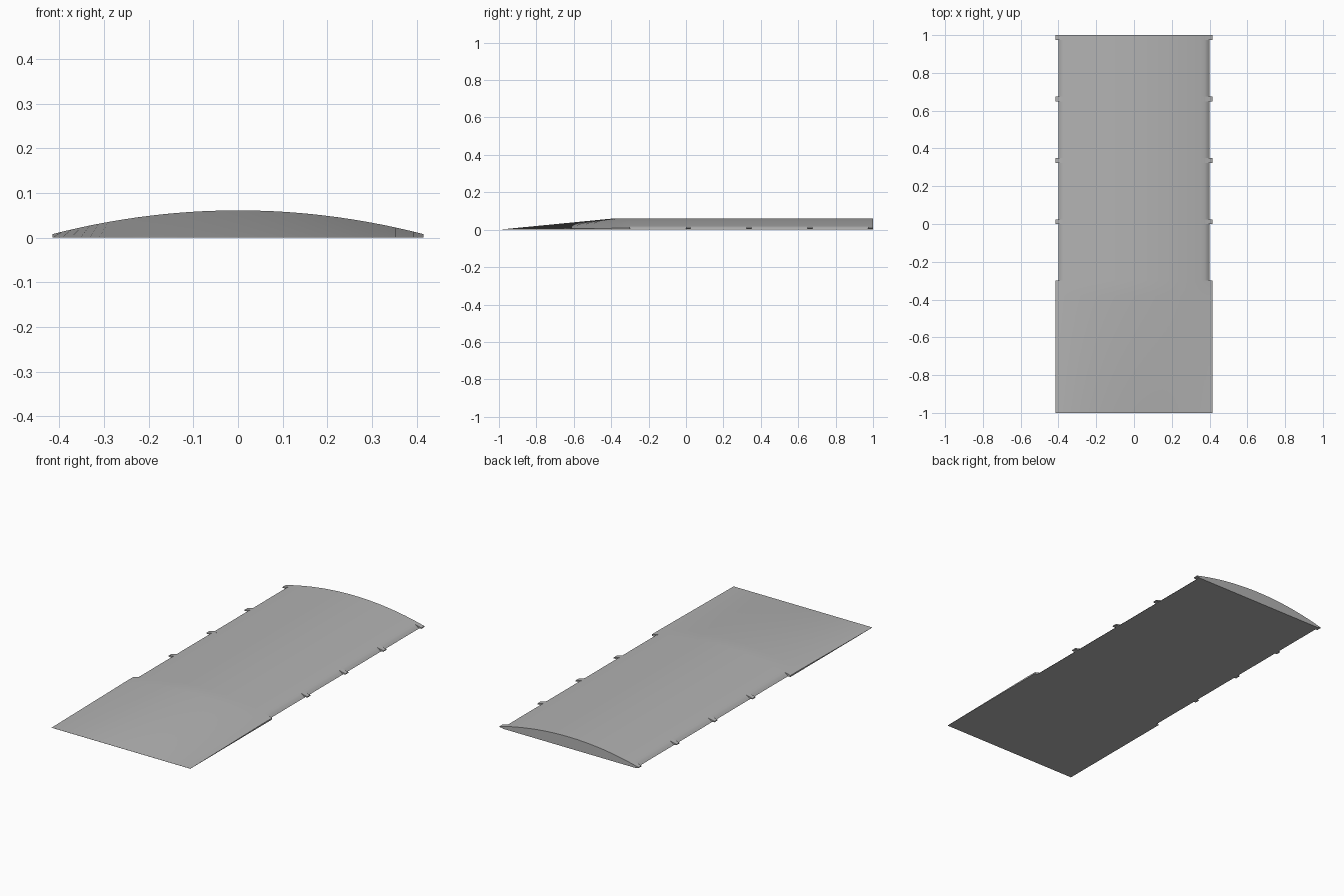
import bpy
import bmesh
import math

HALF_WIDTH = 0.415
CREST = 0.061
EDGE = 0.008

cube = bpy.data.objects.get("Cube")
if cube:
    bpy.data.objects.remove(cube, do_unlink=True)

grey = bpy.data.materials.new("plain grey")
grey.use_nodes = True
colour = (0.45, 0.45, 0.45, 1)
grey.diffuse_color = colour
grey.node_tree.nodes["Principled BSDF"].inputs["Base Color"].default_value = colour


def arch(x):
    """Height of the shallow crown at x."""
    return CREST - (CREST - EDGE) * (x / HALF_WIDTH) ** 2


def loft(name, sections):
    """Skin closed cross-sections of equal size and cap both ends."""
    bm = bmesh.new()
    rings = [[bm.verts.new(p) for p in s] for s in sections]
    n = len(rings[0])
    for a, b in zip(rings, rings[1:]):
        for i in range(n):
            j = (i + 1) % n
            bm.faces.new((a[i], a[j], b[j], b[i]))
    bm.faces.new(rings[0])
    bm.faces.new(rings[-1])
    bmesh.ops.recalc_face_normals(bm, faces=bm.faces)
    mesh = bpy.data.meshes.new(name)
    bm.to_mesh(mesh)
    bm.free()
    mesh.materials.append(grey)
    obj = bpy.data.objects.new(name, mesh)
    bpy.context.collection.objects.link(obj)
    bpy.ops.object.select_all(action="DESELECT")
    obj.select_set(True)
    bpy.context.view_layer.objects.active = obj
    bpy.ops.object.shade_smooth_by_angle(angle=math.radians(35))
    return obj


def section(y, xs, scale=1.0, floor=0.0):
    """Crown profile over xs, closed by a flat underside."""
    top = [(x, y, max(arch(x) * scale, floor + 0.0005)) for x in xs]
    return [(xs[0], y, floor)] + top + [(xs[-1], y, floor)]


def span(a, b, n):
    return [a + (b - a) * i / n for i in range(n + 1)]


# Long crowned deck with rounded-down sides
def deck_section(y):
    top = [(x, y, arch(x)) for x in span(-0.375, 0.375, 40)]
    return ([(-0.4, y, 0), (-0.388, y, 0.012)] + top
            + [(0.388, y, 0.012), (0.4, y, 0)])


loft("deck", [deck_section(-0.3), deck_section(1)])

# Ramp: crown flattening to a thin front lip
xs = span(-HALF_WIDTH, HALF_WIDTH, 40)
loft("ramp", [section(-1, xs, 0), section(-0.38, xs), section(-0.3, xs)])

# Small side tabs, mirrored
for side, label in ((1, "left"), (-1, "right")):
    tab_xs = [side * x for x in span(0.36, HALF_WIDTH, 4)]
    for i, y in enumerate((0.012, 0.337, 0.662, 0.987)):
        loft(f"{label}_tab_{i + 1}",
             [section(y - 0.013, tab_xs, floor=0.003),
              section(y + 0.013, tab_xs, floor=0.003)])
